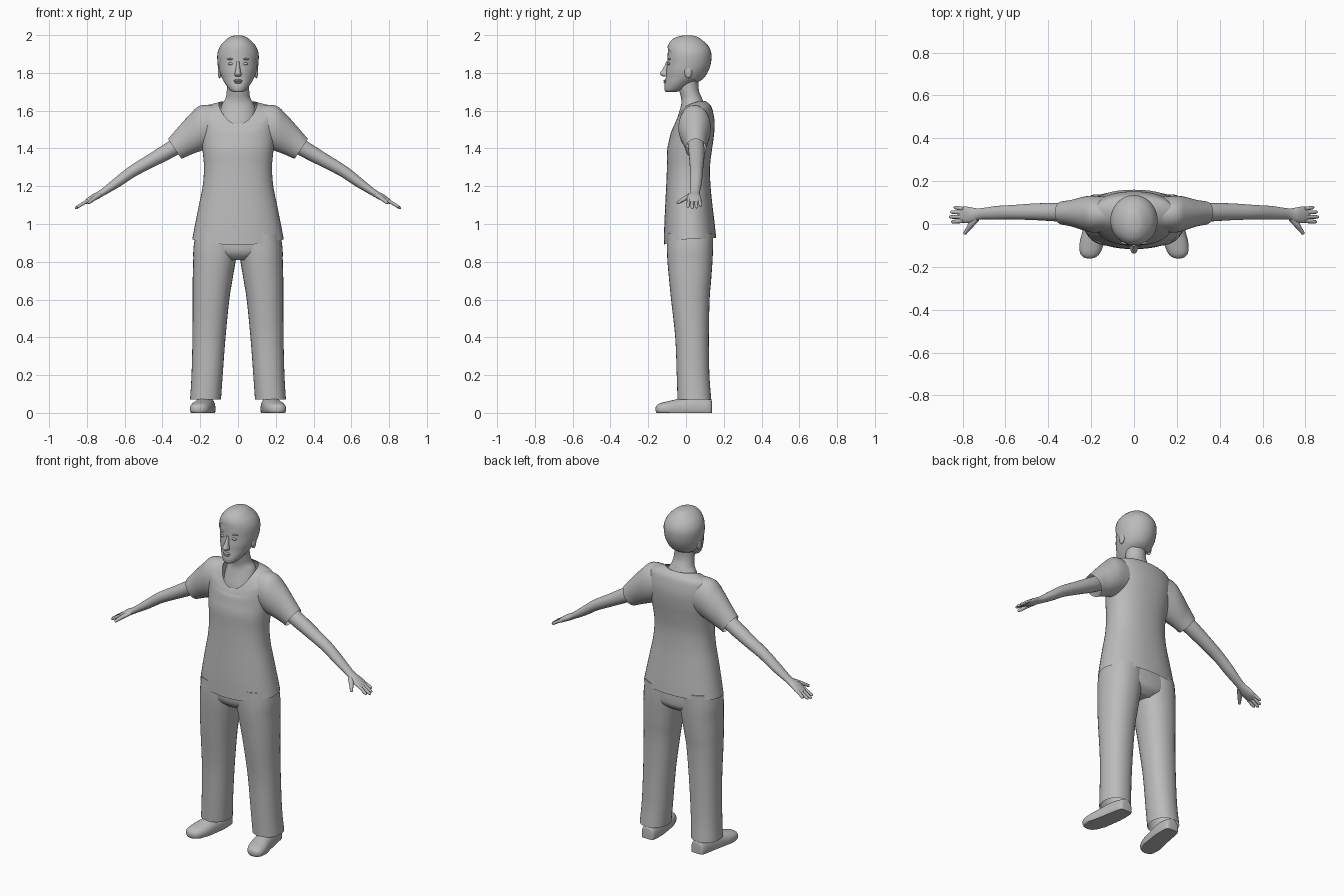
import bpy, bmesh, math
from mathutils import Vector

if "Cube" in bpy.data.objects:
    bpy.data.objects.remove(bpy.data.objects["Cube"])

grey = bpy.data.materials.new("plain_grey")
grey.diffuse_color = (0.5, 0.5, 0.5, 1)
grey.use_nodes = True
grey.node_tree.nodes["Principled BSDF"].inputs["Base Color"].default_value = grey.diffuse_color


def finish(name, bm, mirror=False, angle=40):
    bmesh.ops.recalc_face_normals(bm, faces=bm.faces)
    mesh = bpy.data.meshes.new(name)
    bm.to_mesh(mesh)
    bm.free()
    mesh.materials.append(grey)
    ob = bpy.data.objects.new(name, mesh)
    bpy.context.collection.objects.link(ob)
    bpy.ops.object.select_all(action='DESELECT')
    ob.select_set(True)
    bpy.context.view_layer.objects.active = ob
    bpy.ops.object.shade_smooth_by_angle(angle=math.radians(angle))
    if mirror:
        mod = ob.modifiers.new("mirror", 'MIRROR')
        mod.use_mirror_merge = False
    return ob


def ring(c, u, v, dip=0):
    return [*c, *u, *v, dip]


def level(z, hw, yf, yb, cx=0, dip=0):
    """Horizontal section: half width, front y, back y, front dip."""
    return ring((cx, (yf + yb) / 2, z), (hw, 0, 0), (0, (yb - yf) / 2, 0), dip)


def spline(rows, steps):
    """Smooth interpolation through section rows."""
    out = []
    for i in range(len(rows) - 1):
        p = [rows[max(i - 1, 0)], rows[i], rows[i + 1], rows[min(i + 2, len(rows) - 1)]]
        for k in range(steps):
            t = k / steps
            out.append([0.5 * (2 * b + (c - a) * t + (2 * a - 5 * b + 4 * c - d) * t * t
                               + (3 * b - a - 3 * c + d) * t ** 3) for a, b, c, d in zip(*p)])
    return out + [rows[-1]]


def loft(rows, n=32, steps=4, power=2.0, caps=(True, True), floor=None):
    bm = bmesh.new()
    loops = []
    for r in spline(rows, steps):
        c, u, v = Vector(r[0:3]), Vector(r[3:6]), Vector(r[6:9])
        loop = []
        for k in range(n):
            a = 2 * math.pi * k / n
            cs, sn = math.cos(a), math.sin(a)
            e = 2 / power
            p = c + u * math.copysign(abs(cs) ** e, cs) + v * math.copysign(abs(sn) ** e, sn)
            p.z -= r[9] * ((1 - sn) / 2) ** 3
            if floor is not None:
                p.z = max(p.z, floor)
            loop.append(bm.verts.new(p))
        loops.append(loop)
    for a, b in zip(loops, loops[1:]):
        for k in range(n):
            m = (k + 1) % n
            bm.faces.new((a[k], a[m], b[m], b[k]))
    for use, loop in zip(caps, (loops[0], loops[-1])):
        if use:
            bm.faces.new(loop)
    return bm


def tube(points, n=16, **kw):
    """Sections across a path of (x, y, z, side radius, up radius)."""
    rows = []
    for i, p in enumerate(points):
        d = Vector(points[min(i + 1, len(points) - 1)][:3]) - Vector(points[max(i - 1, 0)][:3])
        side = d.cross(Vector((0, 0, 1))).normalized()
        up = side.cross(d).normalized()
        rows.append(ring(p[:3], side * p[3], up * p[4]))
    return loft(rows, n=n, **kw)


def blob(name, loc, size, mirror=False):
    bm = bmesh.new()
    bmesh.ops.create_uvsphere(bm, u_segments=16, v_segments=10, radius=1)
    for v in bm.verts:
        v.co = Vector(a * s + b for a, s, b in zip(v.co, size, loc))
    return finish(name, bm, mirror, 60)


# Shirt body with scooped neckline and curved hem
finish("shirt_body", loft([
    level(.925, .242, -.117, .16, dip=.035), level(1.0, .227, -.115, .152, dip=.01),
    level(1.1, .207, -.11, .14), level(1.2, .187, -.105, .13), level(1.3, .18, -.101, .127),
    level(1.39, .188, -.1, .137), level(1.46, .197, -.088, .147, dip=.01),
    level(1.53, .202, -.08, .152, dip=.045), level(1.585, .202, -.073, .145, dip=.085),
    level(1.625, .185, -.067, .132, dip=.11), level(1.65, .102, -.06, .105, dip=.12),
], n=48, power=2.25, caps=(False, False)), angle=50)


# Short sleeves, each section spanning a top and a bottom point
def cuff(xt, zt, xb, zb, yf, yb):
    return ring(((xt + xb) / 2, (yf + yb) / 2, (zt + zb) / 2), (0, (yb - yf) / 2, 0),
                ((xt - xb) / 2, 0, (zt - zb) / 2))


finish("sleeve", loft([
    cuff(.11, 1.63, .12, 1.42, -.035, .125), cuff(.2, 1.627, .19, 1.39, -.04, .132),
    cuff(.255, 1.58, .235, 1.373, -.027, .125), cuff(.31, 1.52, .27, 1.358, -.012, .113),
    cuff(.37, 1.45, .30, 1.345, -.003, .106)], caps=(True, False)), mirror=True)

# Trousers: hips and two straight legs
finish("trouser_hips", loft([
    level(.81, .09, -.06, .10), level(.84, .17, -.09, .135), level(.88, .226, -.1, .143),
    level(.96, .222, -.1, .14)], power=2.3))
legs = [(.95, 0, .225, -.1, .143), (.87, 0, .236, -.101, .143), (.8, .013, .237, -.098, .14),
        (.7, .03, .24, -.089, .133), (.6, .046, .24, -.079, .125), (.4, .066, .241, -.057, .121),
        (.2, .081, .246, -.049, .124), (.07, .09, .254, -.045, .134)]
finish("trouser_leg", loft([level(z, (xo - xi) / 2, yf, yb, (xi + xo) / 2)
                            for z, xi, xo, yf, yb in legs], power=2.2, caps=(True, False)), mirror=True)

# Shoes with flat soles, toes turned slightly out
shoes = [(.137, .166, .022, .06), (.125, .166, .042, .075), (.05, .172, .052, .088),
         (-.03, .185, .055, .076), (-.09, .197, .057, .063), (-.135, .205, .047, .052),
         (-.155, .207, .028, .04), (-.161, .208, .01, .028)]
finish("shoe", loft([ring((x, y, .02), (hw, 0, 0), (0, 0, zt - .02))
                     for y, x, hw, zt in shoes], power=2.3, floor=0), mirror=True)

# Bare arms and flat palms
finish("arm", tube([
    (.28, .05, 1.44, .043, .043), (.36, .055, 1.392, .043, .042), (.46, .057, 1.335, .039, .036),
    (.56, .055, 1.278, .034, .031), (.64, .052, 1.22, .032, .026), (.72, .047, 1.165, .026, .018),
    (.76, .042, 1.143, .036, .018), (.79, .043, 1.125, .039, .014), (.812, .043, 1.112, .034, .009)],
    n=24), mirror=True, angle=60)

# Fingers and thumb
for name, y0, y1, reach in (("index_finger", .014, .01, .058), ("middle_finger", .033, .033, .068),
                            ("ring_finger", .053, .056, .062), ("little_finger", .07, .078, .045)):
    pts = [(.795 + reach * t, y0 + (y1 - y0) * t, 1.124 - .042 * t * reach / .068, r, r)
           for t, r in ((0, .0095), (.5, .009), (.88, .008), (1, .003))]
    finish(name, tube(pts, n=10, steps=3), mirror=True, angle=60)
finish("thumb", tube([(.735, .025, 1.153, .015, .013), (.76, -.003, 1.137, .014, .012),
                      (.777, -.026, 1.123, .010, .010), (.789, -.043, 1.113, .008, .008),
                      (.792, -.048, 1.11, .003, .003)], n=10), mirror=True, angle=60)

# Neck and upper chest
finish("neck", loft([
    level(1.49, .105, -.058, .09), level(1.54, .1, -.052, .095), level(1.59, .096, -.037, .098),
    level(1.635, .084, -.025, .096), level(1.665, .066, -.026, .085), level(1.70, .06, -.034, .07),
    level(1.74, .058, -.042, .066), level(1.79, .058, -.04, .07)]), angle=60)

# Head
skull = [level(1.698, .018, -.105, -.06), level(1.705, .038, -.112, -.03), level(1.725, .056, -.115, .015),
         level(1.75, .073, -.111, .052), level(1.775, .086, -.107, .09), level(1.81, .098, -.105, .113),
         level(1.85, .104, -.1, .127), level(1.9, .105, -.097, .13), level(1.94, .09, -.092, .114),
         level(1.97, .063, -.073, .083), level(1.988, .036, -.04, .054), level(1.994, .01, -.003, .02)]
finish("head", loft(skull), angle=70)

# Short hair, a shell cut along a sloping hairline
bm = loft(skull)
for v in bm.verts:
    v.co = Vector((0, .015, 1.87)) + (v.co - Vector((0, .015, 1.87))) * 1.04
bmesh.ops.bisect_plane(bm, geom=bm.verts[:] + bm.edges[:] + bm.faces[:], plane_co=(0, -.1, 1.935),
                       plane_no=(0, .205, .17), clear_inner=True)
finish("hair", bm, angle=70)

# Face
finish("nose", loft([
    level(1.86, .007, -.105, -.085), level(1.835, .010, -.115, -.085), level(1.81, .014, -.131, -.085),
    level(1.797, .018, -.139, -.085), level(1.785, .017, -.130, -.085), level(1.78, .01, -.115, -.085)],
    n=16), angle=70)
blob("upper_lip", (0, -.108, 1.759), (.024, .011, .006))
blob("lower_lip", (0, -.108, 1.749), (.02, .011, .006))
blob("eye", (.037, -.089, 1.848), (.016, .009, .007), True)
blob("eyebrow", (.038, -.087, 1.873), (.022, .009, .005), True)
blob("ear", (.097, .012, 1.805), (.01, .02, .034), True)
